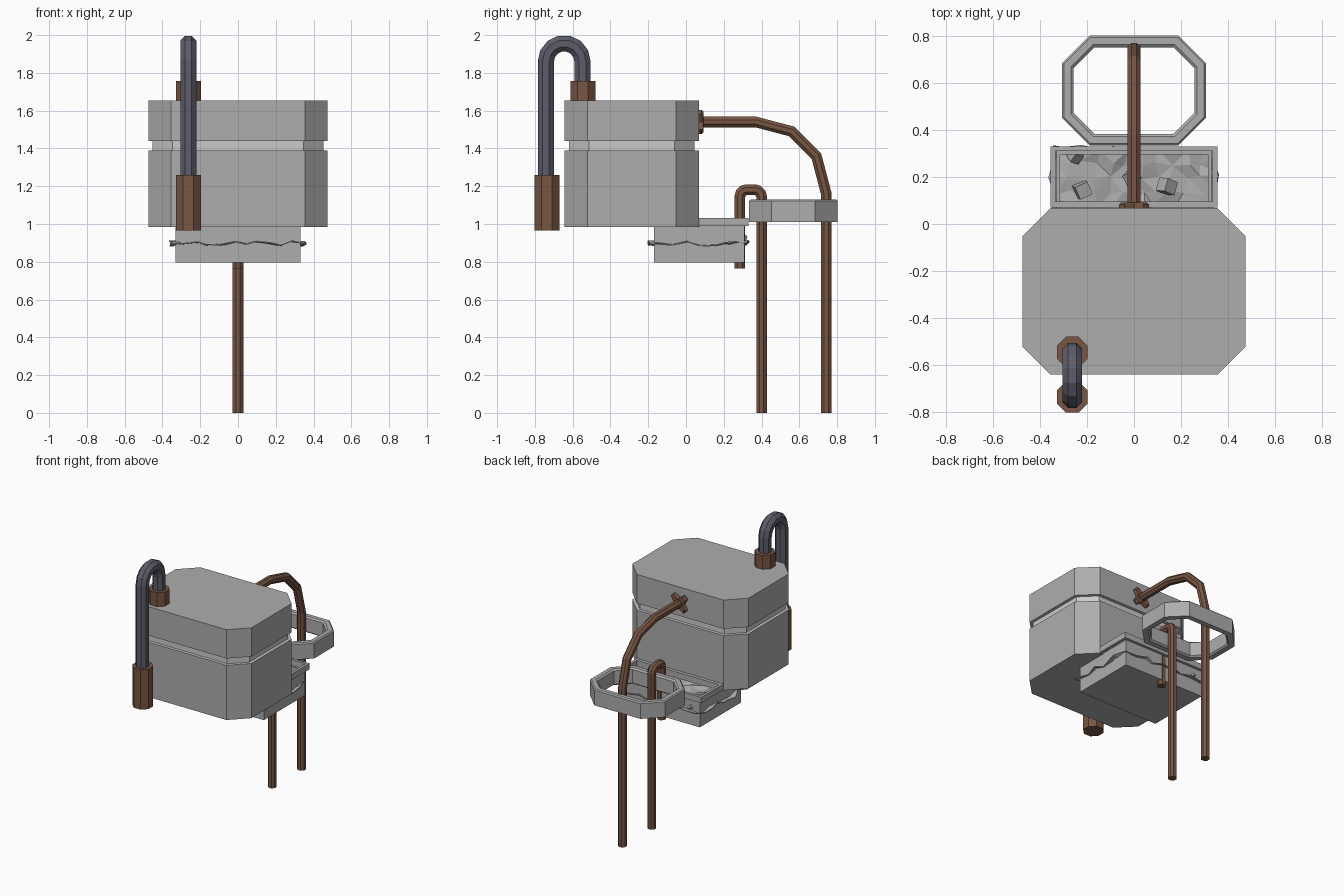
import bpy, bmesh, math, random
from mathutils import Vector, Matrix

if "Cube" in bpy.data.objects:
    bpy.data.objects.remove(bpy.data.objects["Cube"])

random.seed(4)


def material(name, rgb):
    m = bpy.data.materials.new(name)
    m.diffuse_color = (*rgb, 1)
    m.use_nodes = True
    m.node_tree.nodes["Principled BSDF"].inputs["Base Color"].default_value = m.diffuse_color
    return m


RUST = material("rust_brown", (0.19, 0.095, 0.057))
HOSE = material("dark_hose", (0.11, 0.11, 0.15))
STEEL = material("dull_grey", (0.42, 0.42, 0.42))
PALE = material("pale_grey", (0.65, 0.65, 0.65))


def finish(name, bm, mat=STEEL):
    bmesh.ops.recalc_face_normals(bm, faces=bm.faces)
    me = bpy.data.meshes.new(name)
    bm.to_mesh(me)
    bm.free()
    ob = bpy.data.objects.new(name, me)
    bpy.context.collection.objects.link(ob)
    me.materials.append(mat)
    return ob


def skin(name, rings, mat=STEEL, closed=False):
    """Bridge equal-length point rings; cap the ends, or join last to first."""
    bm = bmesh.new()
    loops = [[bm.verts.new(p) for p in r] for r in rings]
    n = len(loops[0])
    pairs = list(zip(loops, loops[1:])) + ([(loops[-1], loops[0])] if closed else [])
    for a, b in pairs:
        for i in range(n):
            j = (i + 1) % n
            bm.faces.new((a[i], a[j], b[j], b[i]))
    if not closed:
        bm.faces.new(loops[0])
        bm.faces.new(loops[-1])
    return finish(name, bm, mat)


def cut_rect(hx, y0, y1, c, z, inset=0.0):
    """Rectangle with cut corners, optionally inset."""
    c -= inset * 0.586
    hx, y0, y1 = hx - inset, y0 + inset, y1 - inset
    return [(hx, y0 + c, z), (hx, y1 - c, z), (hx - c, y1, z), (c - hx, y1, z),
            (-hx, y1 - c, z), (-hx, y0 + c, z), (c - hx, y0, z), (hx - c, y0, z)]


def rect(hx, y0, y1, z):
    return [(hx, y0, z), (hx, y1, z), (-hx, y1, z), (-hx, y0, z)]


def tube(name, x, path, apothem, mat):
    """Eight-sided mitred sweep along a (y, z) path at constant x."""
    pts = [Vector(p) for p in path]
    r = apothem / math.cos(math.pi / 8)
    rings = []
    for i, p in enumerate(pts):
        d0 = (p - pts[max(i - 1, 0)]).normalized()
        d1 = (pts[min(i + 1, len(pts) - 1)] - p).normalized()
        t = (d0 + d1).normalized()
        nrm = Vector((-t.y, t.x))
        d = d1 if i == 0 else d0
        k = 1 / max(t.dot(d), 0.5)
        ring = []
        for s in range(8):
            a = (s + 0.5) * math.pi / 4
            q = p + nrm * (r * math.sin(a) * k)
            ring.append((x + r * math.cos(a), q.x, q.y))
        rings.append(ring)
    return skin(name, rings, mat)


def arc(cy, cz, r, a0, a1, n):
    return [(cy + r * math.cos(math.radians(a0 + (a1 - a0) * i / n)),
             cz + r * math.sin(math.radians(a0 + (a1 - a0) * i / n))) for i in range(n + 1)]


# Main tank with a paler groove near the top
tank = skin("tank_body", [cut_rect(0.475, -0.642, 0.068, 0.12, z, i) for z, i in
                          [(0.985, 0), (1.39, 0), (1.39, 0.022), (1.44, 0.022), (1.44, 0), (1.653, 0)]])
tank.data.materials.append(PALE)
for f in tank.data.polygons:
    if 1.38 < f.center.z < 1.45:
        f.material_index = 1

# Open tray under the tank, with its raised rim
skin("tray", [rect(0.315, -0.155, 0.295, 0.83), rect(0.315, -0.155, 0.295, 0.99),
              rect(0.33, -0.17, 0.31, 0.99), rect(0.33, -0.17, 0.31, 0.797)])
skin("tray_rim", [rect(0.335, 0.095, 0.31, 0.99), rect(0.335, 0.095, 0.31, 1.033),
                  rect(0.355, 0.07, 0.33, 1.033), rect(0.355, 0.07, 0.33, 0.99)], closed=True)

# Rough gravel sheet poking through the tray walls
bm = bmesh.new()
bmesh.ops.create_grid(bm, x_segments=11, y_segments=8, size=1)
for v in bm.verts:
    v.co = Vector((v.co.x * 0.352 + random.uniform(-0.016, 0.016),
                   0.067 + v.co.y * 0.258 + random.uniform(-0.014, 0.014),
                   0.90 + random.uniform(-0.014, 0.016)))
bmesh.ops.triangulate(bm, faces=bm.faces)
bmesh.ops.solidify(bm, geom=bm.faces[:], thickness=0.006)
finish("gravel", bm)

# Loose stones in the tray
for n, (x, y, s) in enumerate([(-0.22, 0.145, 0.058), (0.14, 0.16, 0.058),
                               (-0.01, 0.20, 0.05), (-0.25, 0.29, 0.045)]):
    bm = bmesh.new()
    rot = Matrix.Rotation(0.5 + n * 0.9, 4, (0.4, 0.5, 1))
    bmesh.ops.create_cube(bm, size=s, matrix=Matrix.Translation((x, y, 0.925)) @ rot)
    finish(f"stone_{n + 1}", bm)

# Octagonal ring behind the tray, with a lightly bevelled top
skin("ring", [cut_rect(0.307, 0.334, 0.802, 0.118, z, i) for z, i in
              [(1.01, 0), (1.122, 0), (1.13, 0.008), (1.13, 0.038), (1.12, 0.05),
               (1.02, 0.05), (1.01, 0.038)]], closed=True)

# Large bent drain pipe and its cross-shaped wall flange
tube("drain_pipe", 0, [(0.05, 1.54), (0.37, 1.54), (0.56, 1.49), (0.69, 1.36),
                       (0.743, 1.16), (0.743, 0)], 0.028, RUST)
cross = []
for q in range(4):
    for deg, r in ((0, 0.04), (32, 0.076), (58, 0.076)):
        a = math.radians(q * 90 + deg)
        cross.append((r * math.cos(a), r * math.sin(a)))
skin("pipe_flange", [[(u * k, y, 1.54 + w * k) for u, w in cross]
                     for y, k in ((0.06, 1), (0.082, 1), (0.092, 0.85))], RUST)

# Small hooked pipe from the tray
tube("hook_pipe", 0, [(0.285, 0.765)] + arc(0.322, 1.145, 0.037, 180, 90, 3)
     + arc(0.363, 1.145, 0.037, 90, 0, 3) + [(0.40, 0)], 0.028, RUST)

# Front hose and its two sockets
tube("hose", -0.263, [(-0.742, 1.2)] + arc(-0.645, 1.86, 0.097, 180, 0, 7)
     + [(-0.548, 1.7)], 0.042, HOSE)
tube("hose_lower_socket", -0.263, [(-0.737, 0.965), (-0.737, 1.26)], 0.066, RUST)
tube("hose_upper_socket", -0.263, [(-0.546, 1.64), (-0.546, 1.757)], 0.066, RUST)
